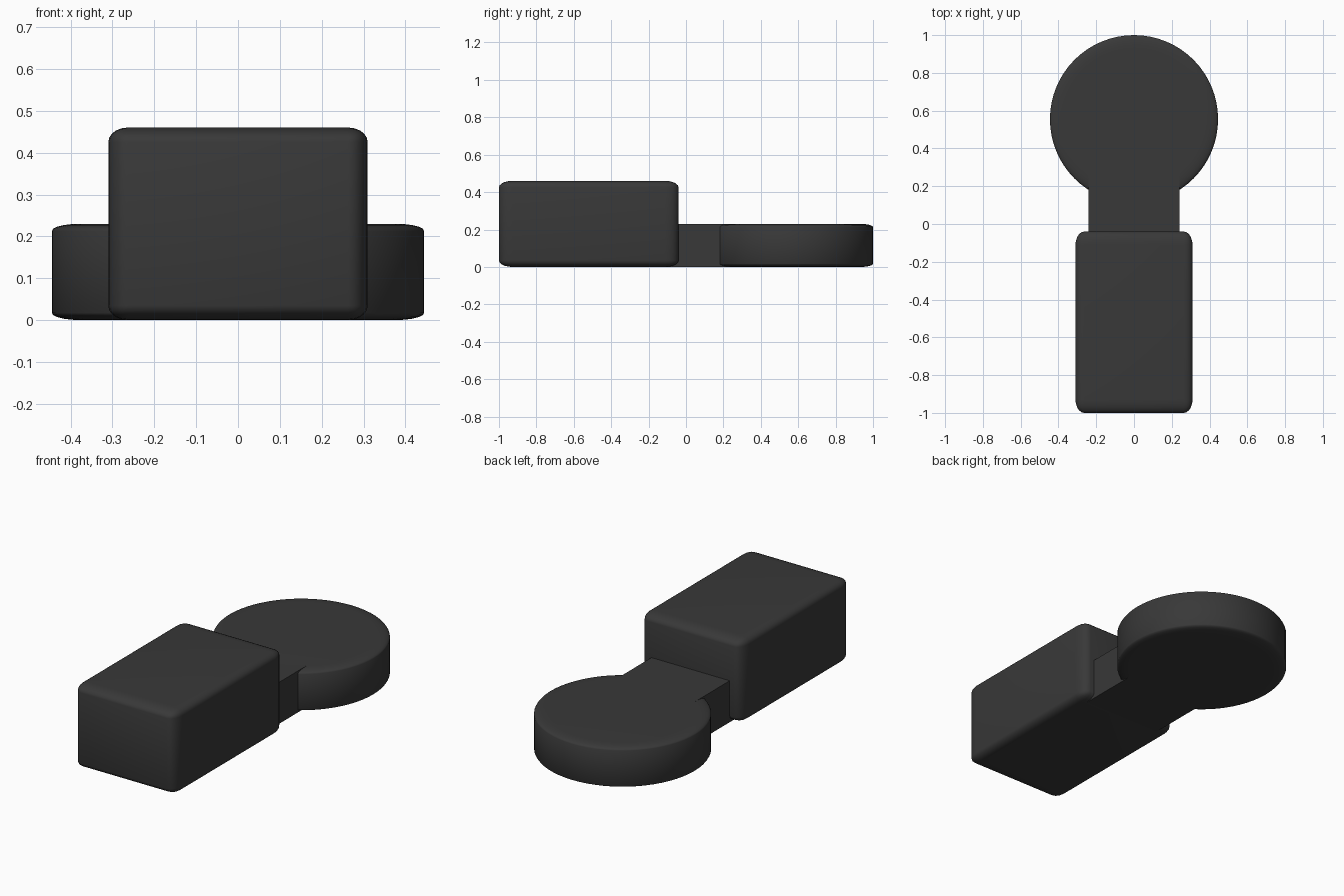
import bpy, bmesh, math
from mathutils import Matrix, Vector

if "Cube" in bpy.data.objects:
    bpy.data.objects.remove(bpy.data.objects["Cube"])

mat = bpy.data.materials.new("charcoal grey")
mat.diffuse_color = (0.04, 0.04, 0.04, 1)
mat.use_nodes = True
mat.node_tree.nodes["Principled BSDF"].inputs["Base Color"].default_value = mat.diffuse_color


def add_part(name, bm, lo, hi, smooth=True):
    """Scale a unit shape (centred, size 1) into the box lo..hi."""
    lo, hi = Vector(lo), Vector(hi)
    size = hi - lo
    bm.transform(Matrix.Translation((lo + hi) / 2) @ Matrix.Diagonal((*size, 1)))
    bmesh.ops.recalc_face_normals(bm, faces=bm.faces)
    mesh = bpy.data.meshes.new(name)
    bm.to_mesh(mesh)
    bm.free()
    mesh.materials.append(mat)
    ob = bpy.data.objects.new(name, mesh)
    bpy.context.collection.objects.link(ob)
    if smooth:
        bpy.ops.object.select_all(action='DESELECT')
        ob.select_set(True)
        bpy.context.view_layer.objects.active = ob
        bpy.ops.object.shade_smooth_by_angle(angle=math.radians(35))
    return ob


def unit_cube(bevel=0.0):
    bm = bmesh.new()
    bmesh.ops.create_cube(bm, size=1)
    if bevel:
        bmesh.ops.bevel(bm, geom=bm.edges[:], offset=bevel, segments=5,
                        profile=0.5, affect='EDGES')
    return bm


def unit_disc(bevel, sides):
    bm = bmesh.new()
    bmesh.ops.create_cone(bm, cap_ends=True, segments=sides,
                          radius1=0.5, radius2=0.5, depth=1)
    rims = [e for e in bm.edges if abs(e.verts[0].co.z - e.verts[1].co.z) < 1e-4]
    bmesh.ops.bevel(bm, geom=rims, offset=bevel, segments=5,
                    profile=0.5, affect='EDGES')
    return bm


# Rounded block at the front
add_part("block", unit_cube(0.075), (-0.31, -1.0, 0.0), (0.31, -0.04, 0.46))
# Flat neck joining block and disc
add_part("neck", unit_cube(), (-0.24, -0.10, 0.0), (0.24, 0.27, 0.23), smooth=False)
# Round disc at the back
add_part("disc", unit_disc(0.075, 64), (-0.445, 0.11, 0.0), (0.445, 1.0, 0.23))
